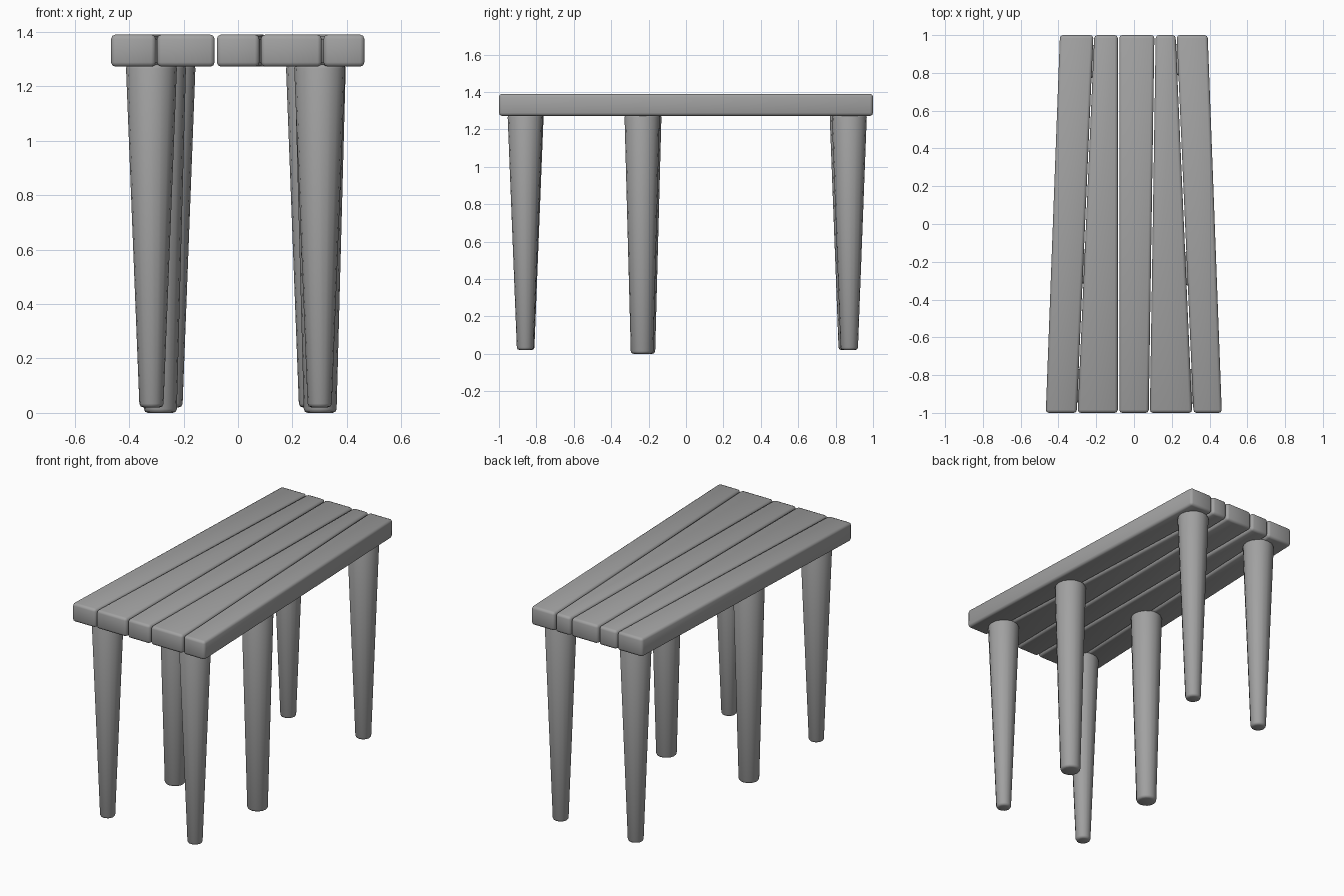
import bpy
import bmesh

cube = bpy.data.objects.get("Cube")
if cube:
    bpy.data.objects.remove(cube, do_unlink=True)

GREY = (0.36, 0.36, 0.36, 1)
grey = bpy.data.materials.new("plain grey")
grey.use_nodes = True
grey.diffuse_color = GREY
grey.node_tree.nodes["Principled BSDF"].inputs["Base Color"].default_value = GREY


def finish(name, bm, width, limit):
    """Turn a bmesh into a smooth object with softly rounded edges."""
    mesh = bpy.data.meshes.new(name)
    bm.to_mesh(mesh)
    bm.free()
    mesh.materials.append(grey)
    mesh.shade_smooth()
    obj = bpy.data.objects.new(name, mesh)
    bpy.context.collection.objects.link(obj)
    bevel = obj.modifiers.new("rounded_edges", "BEVEL")
    bevel.width = width
    bevel.segments = 2
    bevel.limit_method = "ANGLE"
    bevel.angle_limit = limit
    return obj


def plank(name, front, back, low=1.272, high=1.39):
    """Tapered board; front and back are its left and right x limits."""
    bm = bmesh.new()
    bmesh.ops.create_cube(bm, size=2)
    for v in bm.verts:
        side = int(v.co.x > 0)
        v.co.x = front[side] if v.co.y < 0 else back[side]
        v.co.z = high if v.co.z > 0 else low
    finish(name, bm, 0.016, 0.8)


def leg(name, x, y, foot_radius, foot, top_radius=0.094, top=1.28):
    """Round leg tapering down to a narrow foot."""
    bm = bmesh.new()
    bmesh.ops.create_cone(bm, cap_ends=True, segments=16, radius1=foot_radius,
                          radius2=top_radius, depth=top - foot)
    bmesh.ops.translate(bm, verts=bm.verts, vec=(x, y, (top + foot) / 2))
    finish(name, bm, 0.014, 0.8)


# Table top: five boards with narrow gaps
plank("right_outer_plank", (-0.467, -0.303), (-0.392, -0.215))
plank("right_inner_plank", (-0.298, -0.086), (-0.210, -0.086))
plank("middle_plank", (-0.078, 0.078), (-0.078, 0.108))
plank("left_inner_plank", (0.084, 0.308), (0.115, 0.220))
plank("left_outer_plank", (0.315, 0.465), (0.226, 0.390))

# Legs: three slightly uneven pairs
leg("front_right_leg", -0.318, -0.855, 0.044, 0.02)
leg("front_left_leg", 0.300, -0.860, 0.044, 0.02)
leg("middle_right_leg", -0.285, -0.225, 0.060, 0.0)
leg("middle_left_leg", 0.302, -0.235, 0.060, 0.0)
leg("back_right_leg", -0.250, 0.862, 0.046, 0.02)
leg("back_left_leg", 0.270, 0.873, 0.046, 0.02)
